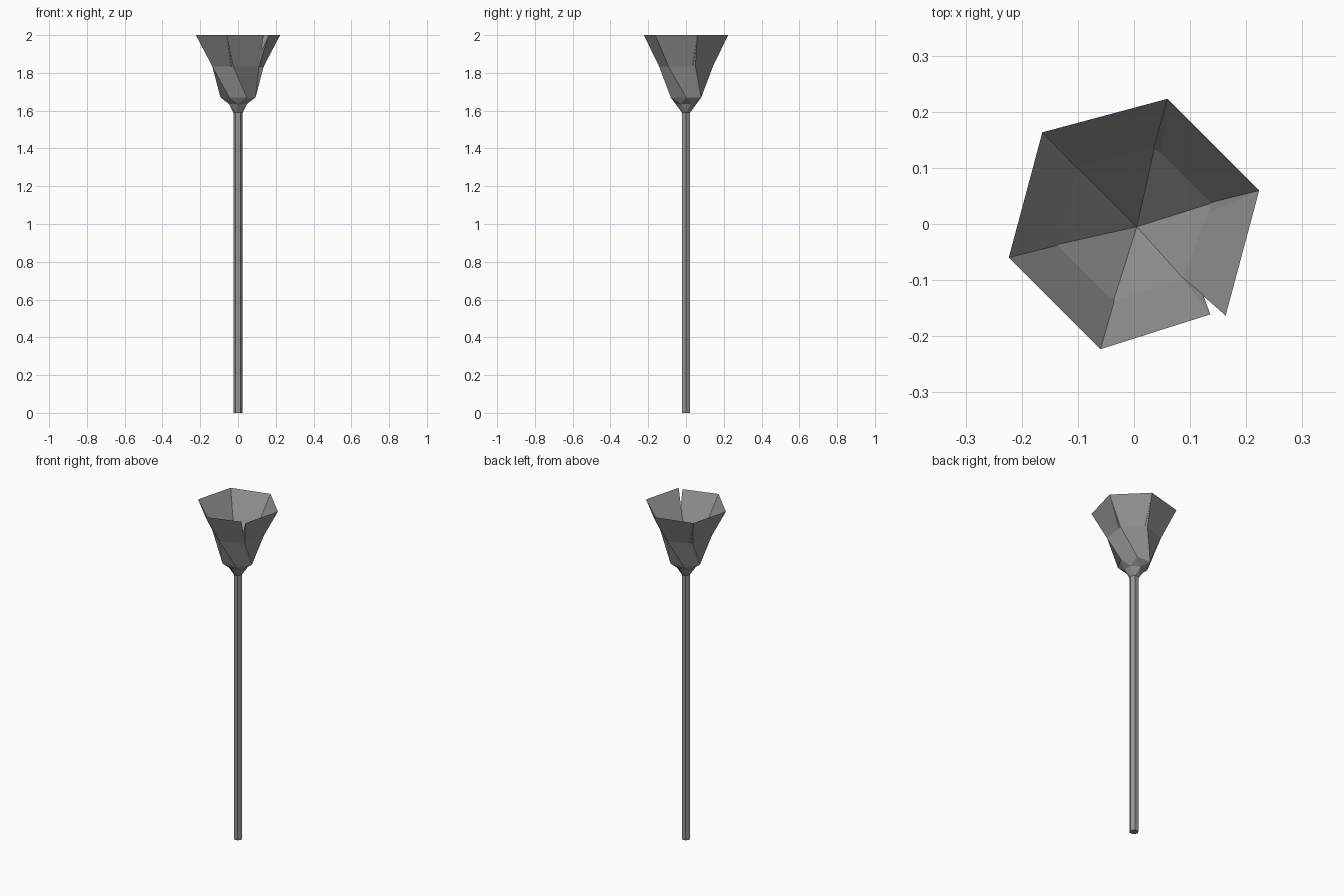
import bpy
import bmesh
from math import cos, sin, radians

cube = bpy.data.objects.get("Cube")
if cube:
    bpy.data.objects.remove(cube, do_unlink=True)

SIDES = 6
STEP = 360 / SIDES

metal = bpy.data.materials.new("grey_metal")
metal.use_nodes = True
metal.diffuse_color = (0.3, 0.3, 0.3, 1)
metal.node_tree.nodes["Principled BSDF"].inputs["Base Color"].default_value = (0.3, 0.3, 0.3, 1)


def ring(bm, radius, z, turn):
    angles = [radians(turn + STEP * i) for i in range(SIDES)]
    return [bm.verts.new((radius * cos(a), radius * sin(a), z)) for a in angles]


def bridge(bm, lower, upper):
    for i in range(SIDES):
        j = (i + 1) % SIDES
        bm.faces.new((lower[i], lower[j], upper[j], upper[i]))


def bridge_half_turn(bm, lower, upper):
    # Triangle band between rings offset by half a side
    for i in range(SIDES):
        j = (i + 1) % SIDES
        bm.faces.new((lower[i], lower[j], upper[i]))
        bm.faces.new((lower[j], upper[j], upper[i]))


def finish(bm, name):
    bmesh.ops.recalc_face_normals(bm, faces=bm.faces)
    mesh = bpy.data.meshes.new(name)
    bm.to_mesh(mesh)
    bm.free()
    mesh.materials.append(metal)
    obj = bpy.data.objects.new(name, mesh)
    bpy.context.collection.objects.link(obj)


# Long six-sided shaft
bm = bmesh.new()
foot = ring(bm, 0.025, 0, 0)
head = ring(bm, 0.025, 1.59, 0)
bridge(bm, foot, head)
bm.faces.new(foot[::-1])
bm.faces.new(head)
finish(bm, "shaft")

# Cup: twisted outer wall, straight inner wall, sharp rim
bm = bmesh.new()
base = ring(bm, 0.025, 1.59, 0)
neck = ring(bm, 0.055, 1.635, 30)
bowl = ring(bm, 0.093, 1.67, 60)
waist = ring(bm, 0.145, 1.835, 20)
rim = ring(bm, 0.231, 2, 15)
lining = ring(bm, 0.143, 1.84, 15)
apex = bm.verts.new((0.005, -0.005, 1.67))

bm.faces.new(base[::-1])
bridge_half_turn(bm, base, neck)
bridge_half_turn(bm, neck, bowl)
bridge(bm, bowl, waist)

# The last rim corner is split to leave a narrow slit
split = SIDES - 1
lining[split].co.xy = (0.087, -0.096)
loose_corner = bm.verts.new((0.136, -0.161, 2))
for i in range(SIDES):
    j = (i + 1) % SIDES
    end = loose_corner if j == split else rim[j]
    bm.faces.new((waist[i], waist[j], end, rim[i]))
    bm.faces.new((rim[i], end, lining[j], lining[i]))
    bm.faces.new((lining[i], lining[j], apex))
for corner in (rim[split], loose_corner):
    bm.faces.new((waist[split], lining[split], corner))
finish(bm, "cup")
